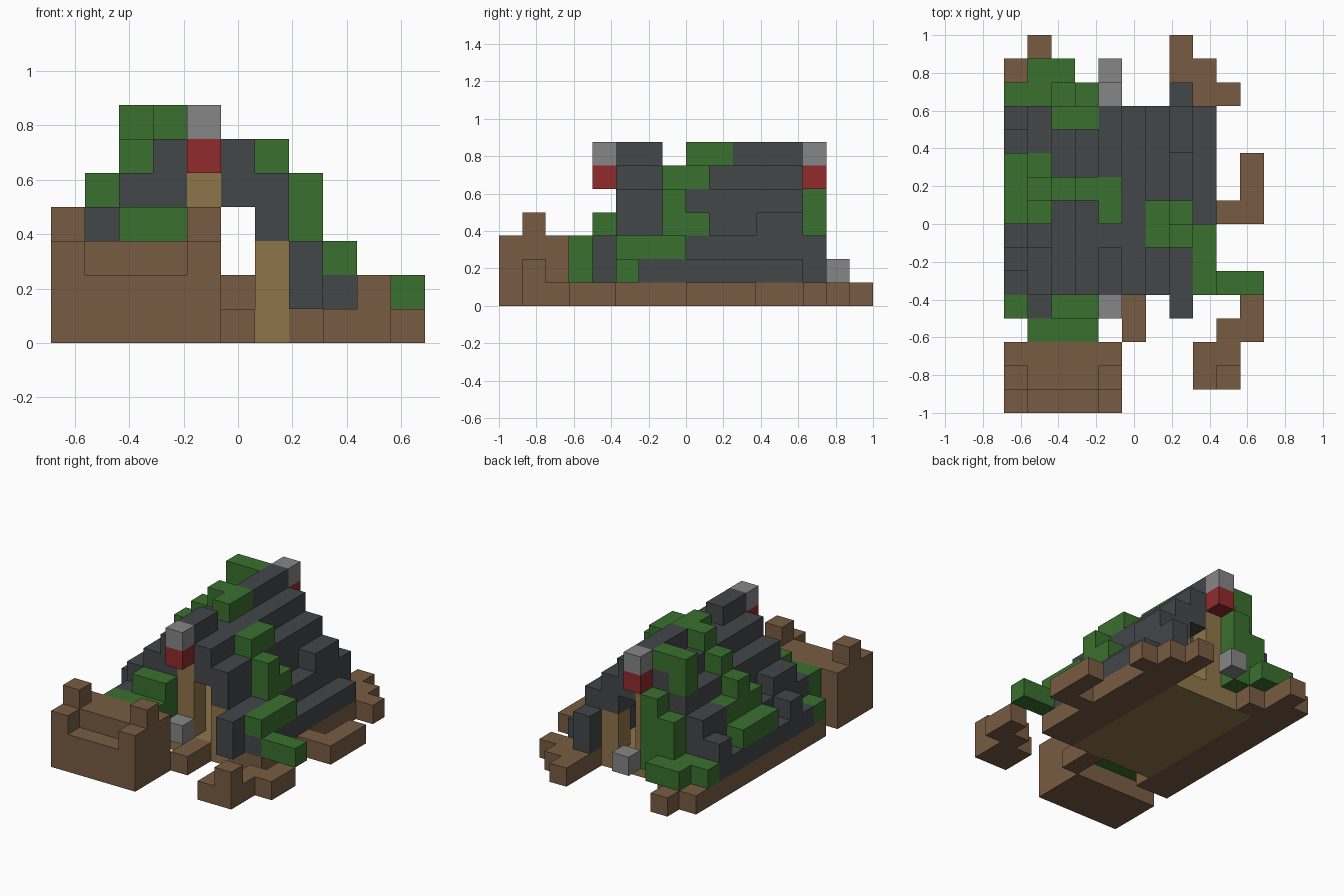
import bpy
import bmesh
from mathutils import Vector

cube = bpy.data.objects.get("Cube")
if cube:
    bpy.data.objects.remove(cube, do_unlink=True)

UNIT = 0.125
ORIGIN = Vector((-0.6875, -1, 0))


def make_material(name, rgb):
    def linear(c):
        c /= 255
        return c / 12.92 if c < 0.04 else ((c + 0.055) / 1.055) ** 2.4
    color = [linear(c) for c in rgb] + [1]
    mat = bpy.data.materials.new(name)
    mat.diffuse_color = color
    mat.use_nodes = True
    shader = next(n for n in mat.node_tree.nodes if n.type == 'BSDF_PRINCIPLED')
    shader.inputs["Base Color"].default_value = color
    return mat


materials = {
    "wood": make_material("brown wood", (120, 92, 66)),
    "moss": make_material("green moss", (58, 112, 46)),
    "slate": make_material("dark slate", (67, 71, 73)),
    "stone": make_material("light stone", (134, 134, 134)),
    "red": make_material("red paint", (145, 43, 46)),
    "plank": make_material("tan plank", (143, 117, 74)),
}

# Blocks are kept in one grid, so a later part replaces what it overlaps
grid = {}


def span(value):
    low, high = value if isinstance(value, tuple) else (value, value)
    return range(low, high + 1)


def fill(part, material, x, y, z):
    """Fill an inclusive range of grid cells with one part."""
    for i in span(x):
        for j in span(y):
            for k in span(z):
                grid[i, j, k] = (part, material)


def clear(x, y, z):
    for i in span(x):
        for j in span(y):
            for k in span(z):
                grid.pop((i, j, k), None)


HOUSE = (5, 12)
ENDS = HOUSE
RIDGE = 4

# Base and floor
fill("base", "wood", (0, 8), HOUSE, 0)
fill("floor", "plank", (2, 6), HOUSE, 0)
fill("front_base", "wood", (0, 1), 4, 0)
fill("back_base", "wood", (0, 2), 13, 0)
fill("back_base", "wood", (0, 1), 14, 0)
fill("back_base", "wood", 1, 15, 0)
fill("inner_step", "wood", 5, 9, 1)

# Gable walls with a doorway beside the middle post
for end in ENDS:
    fill("gable_wall", "plank", (2, 6), end, (1, 2))
    fill("gable_wall", "plank", 3, end, 3)
    fill("gable_wall", "plank", RIDGE, end, (1, 4))
    clear(5, end, (1, 3))

# Stepped roof, the same on both slopes
fill("roof", "slate", RIDGE, HOUSE, 5)
fill("roof", "slate", RIDGE, (5, 6), 6)
fill("roof", "slate", RIDGE, (10, 12), 6)
for side in (-1, 1):
    fill("roof", "slate", RIDGE + side, HOUSE, (4, 5))
    fill("roof", "slate", RIDGE + side * 2, HOUSE, (3, 4))
    fill("roof", "slate", RIDGE + side * 3, HOUSE, (1, 2))
    fill("roof", "slate", RIDGE + side * 4, HOUSE, 1)
    fill("roof_patch", "slate", RIDGE + side * 3, (11, 12), 3)
fill("roof_patch", "slate", 1, (5, 6), 3)
fill("roof_patch", "slate", 0, 12, 2)
fill("roof_patch", "slate", 0, 6, 2)

# Eave posts
fill("eave_post", "slate", 7, 4, (1, 2))
fill("eave_post", "slate", 7, 13, (1, 2))
fill("eave_post", "slate", 1, 4, (1, 2))

# Ridge ornaments and low lamps
for end in (4, 13):
    fill("ridge_ornament_red", "red", RIDGE, end, 5)
    fill("ridge_ornament_cap", "stone", RIDGE, end, 6)
for end in (4, 14):
    fill("lamp", "stone", RIDGE, end, 1)

# Moss on the ridge and the left-hand slope
fill("ridge_moss", "moss", RIDGE, (8, 9), 6)
fill("ridge_moss", "moss", 3, 9, 6)
fill("slope_moss", "moss", 2, 9, 5)
fill("slope_moss", "moss", 1, 9, (3, 4))
fill("slope_moss", "moss", 1, 8, 3)
fill("slope_moss", "moss", 1, 10, 3)
fill("slope_moss", "moss", 0, (8, 10), 2)

# Moss on the other slope
fill("slope_moss", "moss", 6, (7, 8), 5)
fill("slope_moss", "moss", 7, 7, (3, 4))
fill("slope_moss", "moss", 7, 8, 3)
fill("eave_moss", "moss", 8, (5, 7), 2)
fill("eave_moss", "moss", (9, 10), 5, 1)

# Hedge climbing the back gable
fill("back_hedge", "moss", (2, 3), 12, 6)
fill("back_hedge", "moss", 2, 12, 5)
fill("back_hedge", "moss", 3, 13, (1, 4))
fill("back_hedge", "moss", 2, 13, (1, 3))
fill("back_hedge", "moss", (0, 1), 13, 1)
fill("back_hedge", "moss", (1, 2), 14, 1)

# Hedge at the front gable
fill("front_hedge", "moss", (2, 3), 4, (1, 3))
fill("front_hedge", "moss", (2, 3), 3, (1, 2))
fill("front_hedge", "moss", 1, 3, (1, 2))
fill("front_hedge", "moss", 0, 4, 1)

# Wooden stage with a cut front and two posts
fill("stage", "wood", (0, 4), (0, 2), (0, 2))
clear((1, 3), 0, 2)
for corner in (0, 4):
    fill("stage_post", "wood", corner, 1, 3)

# Roots and paths around the house
fill("door_path", "wood", 5, (3, 4), 0)
fill("front_root", "wood", (8, 9), (1, 2), 0)
fill("front_root", "wood", 9, 1, 1)
fill("front_root", "wood", (9, 10), 3, 0)
fill("front_root", "wood", 10, 4, 0)
fill("side_root", "wood", (9, 10), 8, 0)
fill("side_root", "wood", 10, (9, 10), 0)
fill("back_root", "wood", 7, (13, 15), 0)
fill("back_root", "wood", 8, (13, 14), 0)
fill("back_root", "wood", 9, 13, 0)


def build(part, material, cells):
    """Skin the outside of a group of cells and merge its flat areas."""
    bm = bmesh.new()
    for cell in cells:
        low = Vector(cell)
        for axis in range(3):
            for side in (0, 1):
                neighbour = list(cell)
                neighbour[axis] += side * 2 - 1
                if tuple(neighbour) in cells:
                    continue
                u, v = Vector(), Vector()
                u[(axis + 1) % 3] = 1
                v[(axis + 2) % 3] = 1
                start = low.copy()
                start[axis] += side
                quad = [start, start + u, start + u + v, start + v]
                if not side:
                    quad.reverse()
                bm.faces.new([bm.verts.new(ORIGIN + p * UNIT) for p in quad])
    bmesh.ops.remove_doubles(bm, verts=bm.verts, dist=0.001)
    bmesh.ops.dissolve_limit(bm, angle_limit=0.01, verts=bm.verts, edges=bm.edges)
    mesh = bpy.data.meshes.new(part)
    bm.to_mesh(mesh)
    bm.free()
    mesh.materials.append(materials[material])
    bpy.context.collection.objects.link(bpy.data.objects.new(part, mesh))


groups = {}
for cell, key in grid.items():
    groups.setdefault(key, set()).add(cell)
for (part, material), cells in groups.items():
    build(part, material, cells)
